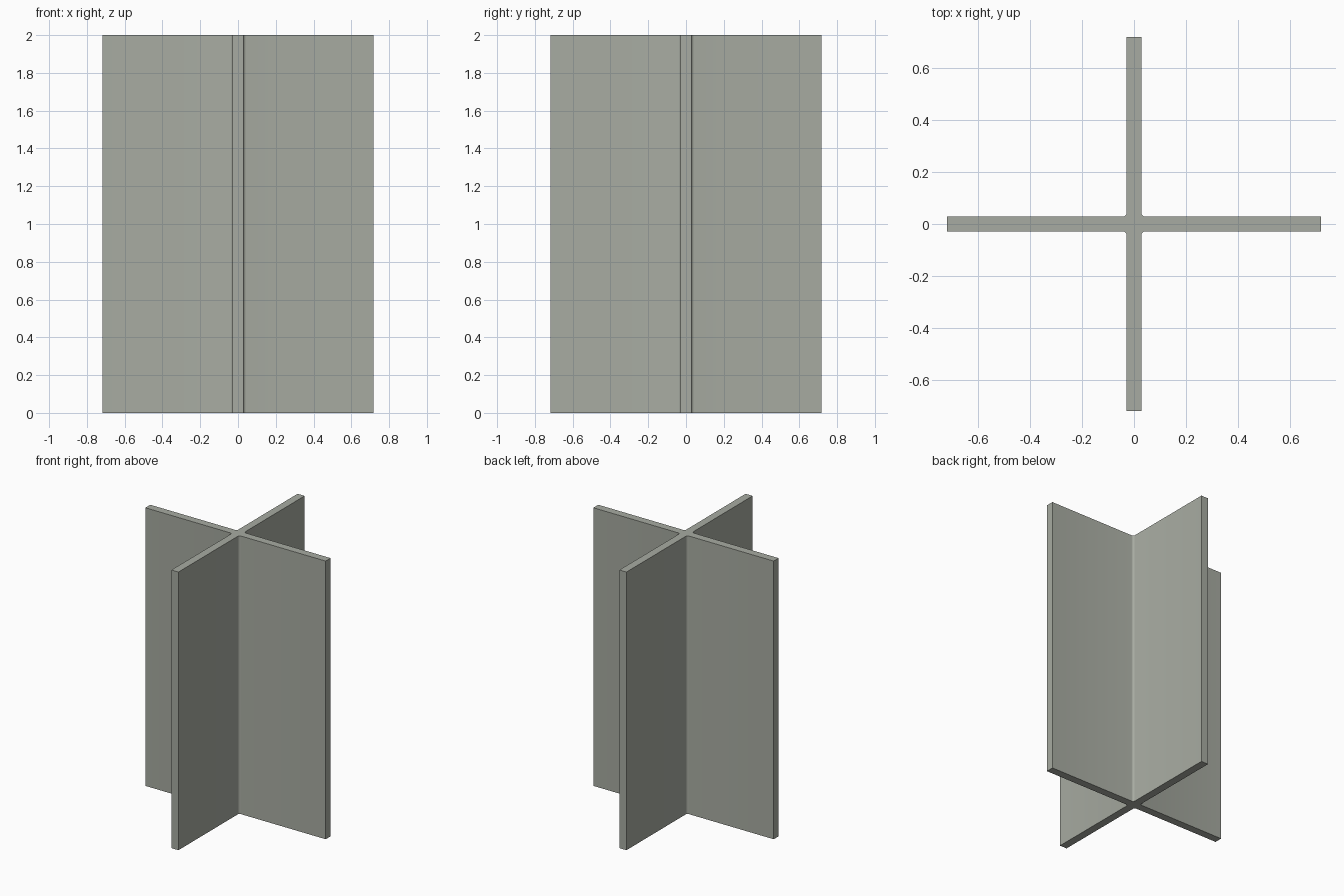
import bpy, bmesh, math
from mathutils import Matrix, Vector

if "Cube" in bpy.data.objects:
    bpy.data.objects.remove(bpy.data.objects["Cube"])

HALF = 0.717     # arm reach from the centre
T = 0.028        # half the panel thickness
R = 0.016        # fillet where the panels meet
HEIGHT = 2.0
STEPS = 4

# One quarter of the cross outline: arm end, then inner fillet
quarter = [Vector((HALF, -T)), Vector((HALF, T))]
for i in range(STEPS + 1):
    a = math.radians(270 - 90 * i / STEPS)
    quarter.append(Vector((T + R + R * math.cos(a), T + R + R * math.sin(a))))

# Repeat it around the centre
outline = [Matrix.Rotation(math.radians(90 * k), 2) @ p for k in range(4) for p in quarter]

# Extrude the cross to full height
bm = bmesh.new()
base = bm.faces.new([bm.verts.new((p.x, p.y, 0)) for p in outline])
res = bmesh.ops.extrude_face_region(bm, geom=[base])
top = [g for g in res["geom"] if isinstance(g, bmesh.types.BMVert)]
bmesh.ops.translate(bm, verts=top, vec=(0, 0, HEIGHT))
bmesh.ops.recalc_face_normals(bm, faces=bm.faces)
bmesh.ops.triangulate(bm, faces=[f for f in bm.faces if len(f.verts) > 4])

mesh = bpy.data.meshes.new("crossed_panels")
bm.to_mesh(mesh)
bm.free()
panels = bpy.data.objects.new("crossed_panels", mesh)
bpy.context.collection.objects.link(panels)

# Plain warm grey
grey = bpy.data.materials.new("warm grey")
grey.diffuse_color = (0.39, 0.41, 0.36, 1)
grey.use_nodes = True
grey.node_tree.nodes["Principled BSDF"].inputs["Base Color"].default_value = grey.diffuse_color
mesh.materials.append(grey)

bpy.context.view_layer.objects.active = panels
panels.select_set(True)
bpy.ops.object.shade_smooth_by_angle(angle=math.radians(30))
